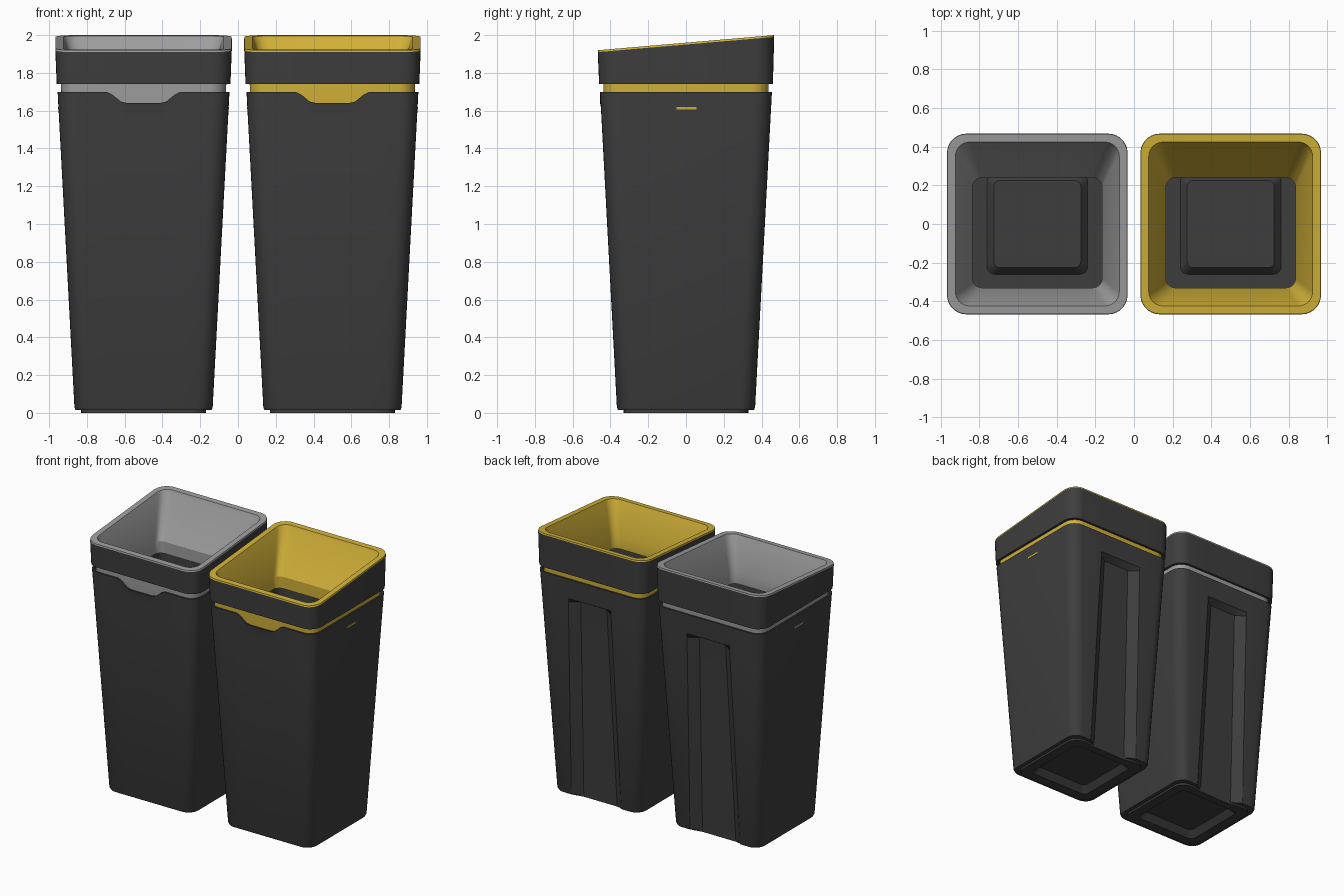
import bpy, bmesh, math
from mathutils import Matrix

cube = bpy.data.objects.get("Cube")
if cube:
    bpy.data.objects.remove(cube, do_unlink=True)


def material(name, rgb):
    m = bpy.data.materials.new(name)
    m.use_nodes = True
    m.diffuse_color = (*rgb, 1)
    bsdf = m.node_tree.nodes["Principled BSDF"]
    bsdf.inputs["Base Color"].default_value = (*rgb, 1)
    bsdf.inputs["Roughness"].default_value = 0.6
    return m


CHARCOAL = material("charcoal plastic", (0.048, 0.048, 0.048))
YELLOW = material("yellow plastic", (0.64, 0.44, 0.04))
GREY = material("grey plastic", (0.34, 0.34, 0.34))

TILT = 0.0856       # slope of the lid top, rising to the back
RIM = 1.96          # height of the lid top at y = 0
# finger notch: distance from the middle, depth below the body's top edge
NOTCH = [(0.195, 0.0), (0.165, 0.015), (0.12, 0.052), (0.085, 0.06)]


def ring(h, z, r=0.09, hy=None, cy=0, groove=0, gw=0.18, notch=False, tilt=0):
    """Rounded square section with a groove at the back and a finger notch in front."""
    hy = hy or h
    pts = []

    def corner(sx, sy, start):
        for i in range(8):
            a = math.radians(start + 90 * i / 7)
            pts.append((sx * (h - r) + r * math.cos(a), sy * (hy - r) + r * math.sin(a), 0))

    corner(-1, -1, 180)
    for x, d in NOTCH:
        pts.append((-x, -hy, d))
    for x, d in reversed(NOTCH):
        pts.append((x, -hy, d))
    corner(1, -1, 270)
    corner(1, 1, 0)
    for x, y in ((gw, hy), (gw - 0.07, hy - groove), (0.07 - gw, hy - groove), (-gw, hy)):
        pts.append((x, y, 0))
    corner(-1, 1, 90)
    return [(x, y + cy, z + tilt * (y + cy) - (d if notch else 0)) for x, y, d in pts]


def finish(name, bm, mat, x):
    bmesh.ops.recalc_face_normals(bm, faces=bm.faces)
    mesh = bpy.data.meshes.new(name)
    bm.to_mesh(mesh)
    bm.free()
    mesh.materials.append(mat)
    ob = bpy.data.objects.new(name, mesh)
    ob.location.x = x
    bpy.context.collection.objects.link(ob)
    bpy.ops.object.select_all(action='DESELECT')
    ob.select_set(True)
    bpy.context.view_layer.objects.active = ob
    bpy.ops.object.shade_smooth_by_angle(angle=math.radians(28))
    return ob


def loft(name, rings, mat, x, closed=False):
    """Skin a list of sections; cap both ends or join last to first."""
    bm = bmesh.new()
    loops = [[bm.verts.new(p) for p in r] for r in rings]
    n = len(loops[0])
    pairs = list(zip(loops, loops[1:]))
    if closed:
        pairs.append((loops[-1], loops[0]))
    else:
        bm.faces.new(loops[0])
        bm.faces.new(loops[-1])
    for a, b in pairs:
        for i in range(n):
            j = (i + 1) % n
            bm.faces.new((a[i], a[j], b[j], b[i]))
    return finish(name, bm, mat, x)


def half(z):
    """Half width of the tapered body at height z."""
    return 0.366 + 0.0533 * (z - 0.03)


def base(h, z, r=0.08):
    return ring(h, z, r, groove=max(0, h - 0.316), gw=0.21)


def wall(z, inset, groove=0, notch=False):
    gw = 0.21 - 0.03 * z / 1.5
    return ring(half(z) - inset, z, 0.09 - inset, groove=groove, gw=gw, notch=notch)


def make_bin(side, x, accent):
    # Hollow tapered body with recessed underside and raised floor
    T = 0.012
    loft(side + "_bin_body", [
        base(0.215, 0.045, 0.03), base(0.255, 0.0, 0.04),
        base(0.33, 0.0), base(0.33, 0.015), base(0.36, 0.015), base(0.366, 0.03),
        wall(1.52, 0, 0.05), wall(1.55, 0), wall(1.62, 0), wall(1.70, 0, notch=True),
        wall(1.70, T, notch=True), wall(1.62, T), wall(1.55, T), wall(1.52, T, 0.05),
        base(0.354, 0.03), base(0.26, 0.03, 0.04), base(0.225, 0.07, 0.03),
    ], CHARCOAL, x)

    # Lid band with a sloping top
    loft(side + "_lid_band", [
        ring(0.442, 1.74), ring(0.460, 1.74, 0.095),
        ring(0.467, RIM - 0.010, 0.1, tilt=TILT), ring(0.442, RIM - 0.010, tilt=TILT),
    ], CHARCOAL, x, closed=True)

    # Coloured rim, funnel, chute skirt and collar in one closed shell
    def chute(grow, z):
        return ring(0.335 + grow, z, 0.05, hy=0.285 + grow, cy=-0.045)

    loft(side + "_lid_insert", [
        chute(0, 1.60), chute(0, 1.69),
        ring(0.412, RIM - 0.03, 0.07, tilt=TILT), ring(0.424, RIM, 0.075, tilt=TILT),
        ring(0.465, RIM, 0.1, tilt=TILT), ring(0.467, RIM - 0.010, 0.1, tilt=TILT),
        ring(0.438, RIM - 0.010, tilt=TILT),
        ring(0.438, 1.74), ring(0.432, 1.60), ring(0.424, 1.60), ring(0.424, 1.67),
        chute(0.01, 1.67), chute(0.01, 1.60),
    ], accent, x, closed=True)

    # Thin coloured slots on both sides
    for s, end in ((1, "left"), (-1, "right")):
        bm = bmesh.new()
        bmesh.ops.create_cube(bm, size=1, matrix=(
            Matrix.Translation((s * half(1.613), 0.003, 1.613))
            @ Matrix.Rotation(s * 0.053, 4, 'Y')
            @ Matrix.Diagonal((0.005, 0.106, 0.013, 1))))
        finish(f"{side}_bin_{end}_slot", bm, accent, x)


make_bin("right", -0.5, GREY)
make_bin("left", 0.5, YELLOW)
